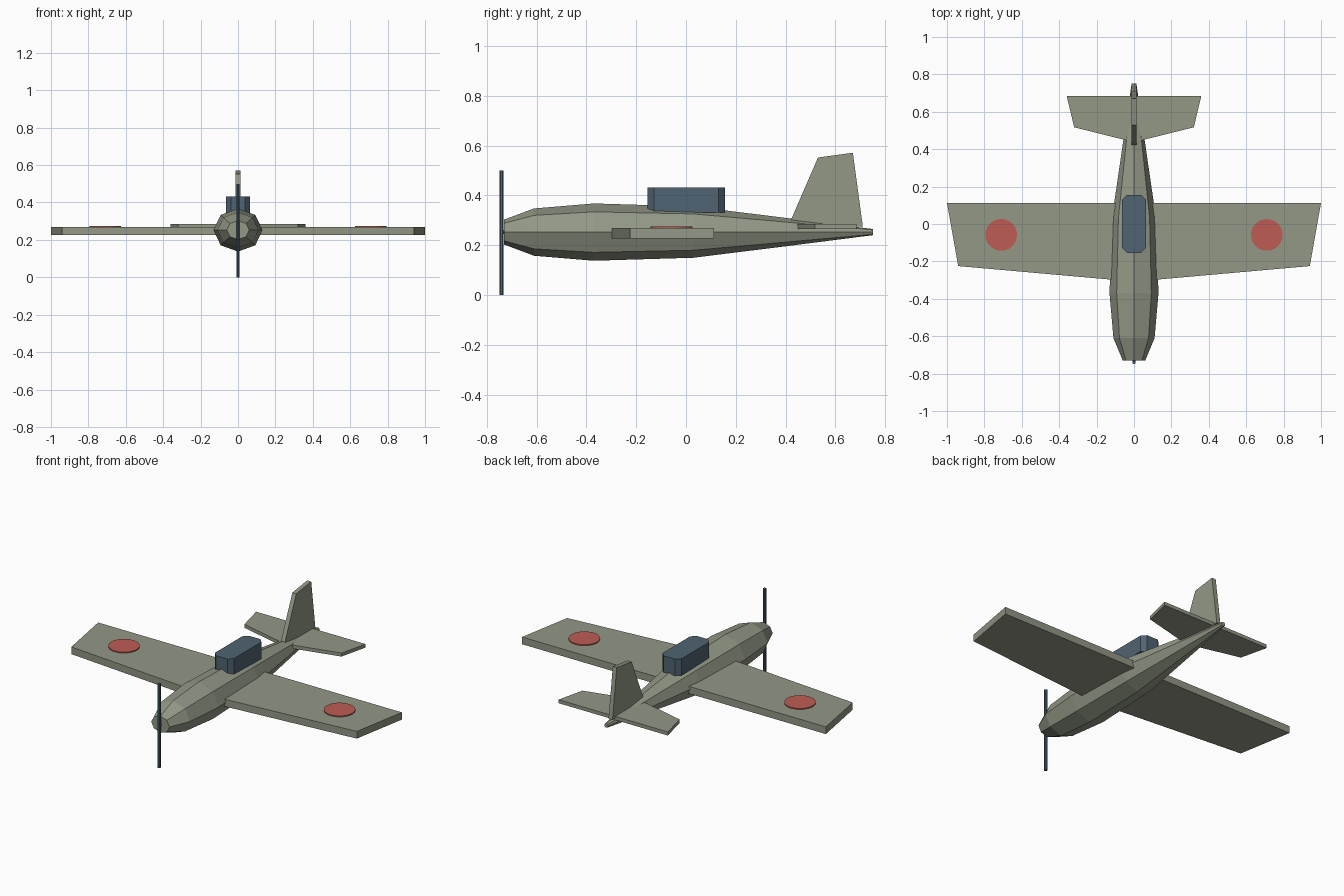
import bpy, bmesh, math

if "Cube" in bpy.data.objects:
    bpy.data.objects.remove(bpy.data.objects["Cube"])


def material(name, rgb):
    # sRGB 0-255 to linear diffuse colour
    lin = [((c / 255 + 0.055) / 1.055) ** 2.4 for c in rgb]
    m = bpy.data.materials.new(name)
    m.diffuse_color = (*lin, 1)
    m.use_nodes = True
    m.node_tree.nodes["Principled BSDF"].inputs["Base Color"].default_value = m.diffuse_color
    return m


GREEN = material("grey_green", (146, 152, 134))
BLUE = material("slate_blue", (80, 100, 114))
RED = material("faded_red", (190, 93, 83))


def loft(name, rings, mat):
    # skin a list of equal-length point rings and cap both ends
    bm = bmesh.new()
    vs = [[bm.verts.new(p) for p in ring] for ring in rings]
    n = len(vs[0])
    for a, b in zip(vs, vs[1:]):
        for i in range(n):
            j = (i + 1) % n
            bm.faces.new((a[i], a[j], b[j], b[i]))
    bm.faces.new(vs[0])
    bm.faces.new(vs[-1])
    bmesh.ops.recalc_face_normals(bm, faces=bm.faces)
    me = bpy.data.meshes.new(name)
    bm.to_mesh(me)
    bm.free()
    me.materials.append(mat)
    ob = bpy.data.objects.new(name, me)
    bpy.context.collection.objects.link(ob)
    return ob


def slab(name, outline, z0, z1, mat):
    # flat plan outline extruded upwards
    return loft(name, [[(x, y, z) for x, y in outline] for z in (z0, z1)], mat)


def both_sides(half):
    # mirror a half outline across x = 0
    return half + [(-x, y) for x, y in reversed(half)]


def circle(cx, cy, r, n, start=0.0):
    return [(cx + r * math.cos(start + math.tau * i / n),
             cy + r * math.sin(start + math.tau * i / n)) for i in range(n)]


# fuselage: eight-sided rings (y, half width, half height)
stations = [(-0.73, 0.06, 0.05), (-0.61, 0.11, 0.095), (-0.37, 0.131, 0.115),
            (0.03, 0.118, 0.103), (0.40, 0.064, 0.057), (0.75, 0.013, 0.0125)]
loft("fuselage", [[(rx * c, y, 0.2525 + rz * s) for c, s in circle(0, 0, 1, 8)]
                  for y, rx, rz in stations], GREEN)

# wing and tailplane
slab("wing", both_sides([(0.07, -0.302), (0.94, -0.225), (1.0, 0.113), (0.07, 0.113)]),
     0.226, 0.269, GREEN)
slab("tailplane", both_sides([(0.03, 0.445), (0.32, 0.517), (0.36, 0.685), (0.03, 0.685)]),
     0.265, 0.286, GREEN)

# upright fin
fin = [(0.41, 0.275), (0.53, 0.552), (0.67, 0.571), (0.71, 0.275)]
loft("tail_fin", [[(x, y, z) for y, z in fin] for x in (-0.013, 0.013)], GREEN)

# canopy: box with cut corners
slab("canopy", both_sides([(0.038, -0.154), (0.063, -0.128), (0.063, 0.13), (0.038, 0.156)]),
     0.332, 0.431, BLUE)

# round wing markings
for side, x in (("left", -0.71), ("right", 0.71)):
    slab(side + "_wing_disc", circle(x, -0.058, 0.085, 24), 0.268, 0.275, RED)

# propeller blade
slab("propeller", circle(0, -0.741, 0.0095, 8, math.pi / 8), 0.0, 0.5, BLUE)
# hub pin joining the blade to the nose
loft("propeller_hub", [[(x, y, 0.2525 + z) for x, z in circle(0, 0, 0.008, 8)]
                       for y in (-0.74, -0.72)], BLUE)
